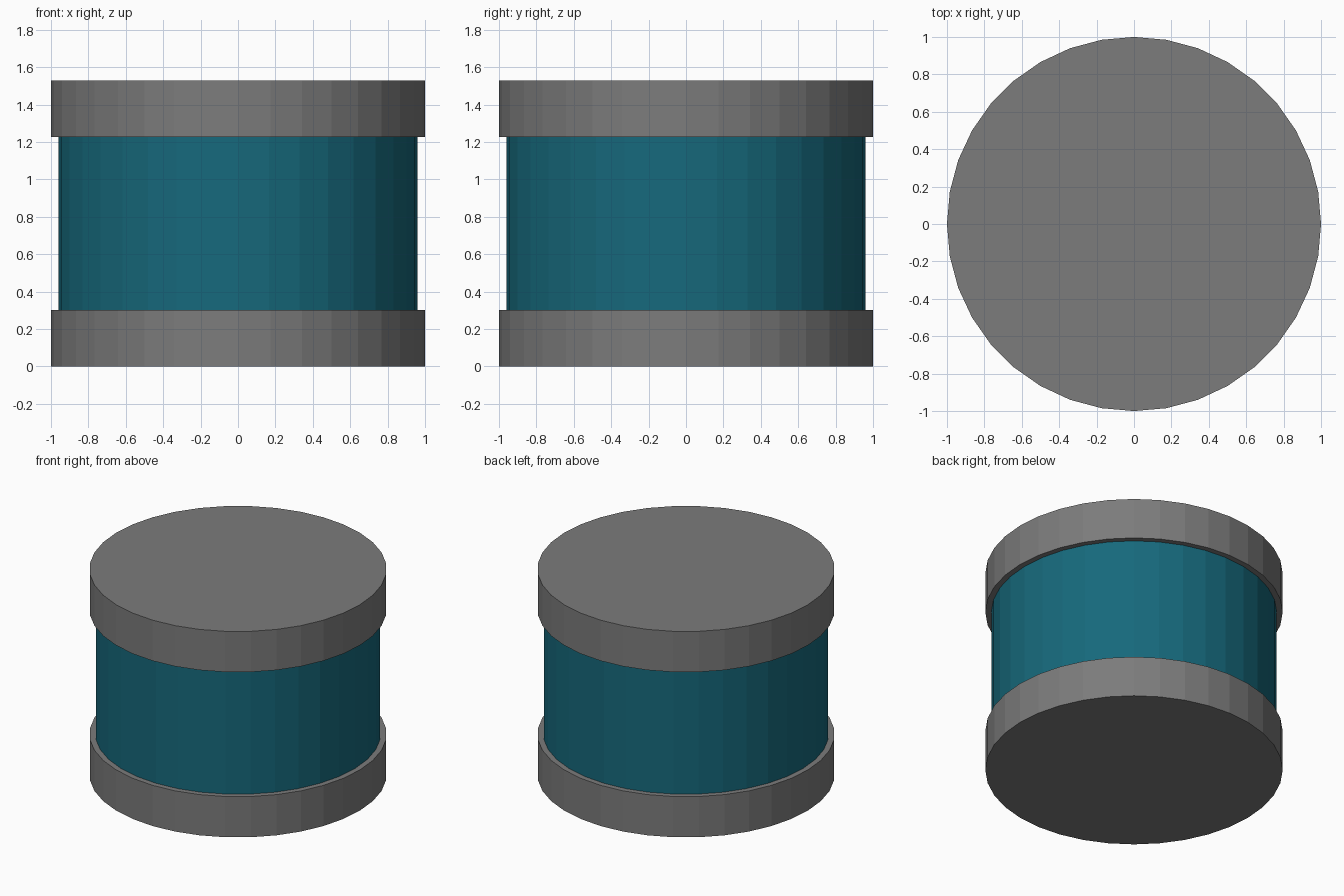
import bpy

SIDES = 36
BAND = 0.302      # height of each end cap
HEIGHT = 1.528    # total height

cube = bpy.data.objects.get("Cube")
if cube:
    bpy.data.objects.remove(cube, do_unlink=True)


def material(name, rgb):
    mat = bpy.data.materials.new(name)
    mat.use_nodes = True
    colour = (*rgb, 1.0)
    mat.diffuse_color = colour
    mat.node_tree.nodes["Principled BSDF"].inputs["Base Color"].default_value = colour
    return mat


def drum(name, radius, bottom, top, mat):
    bpy.ops.mesh.primitive_cylinder_add(
        vertices=SIDES, radius=radius, depth=top - bottom,
        location=(0, 0, (bottom + top) / 2))
    obj = bpy.context.object
    obj.name = name
    obj.data.materials.append(mat)
    return obj


grey = material("grey", (0.2, 0.2, 0.2))
teal = material("teal", (0.008, 0.14, 0.2))

# Wide end caps with a slightly narrower body between them
drum("bottom_cap", 1.0, 0, BAND, grey)
drum("body", 0.96, BAND, HEIGHT - BAND, teal)
drum("top_cap", 1.0, HEIGHT - BAND, HEIGHT, grey)
